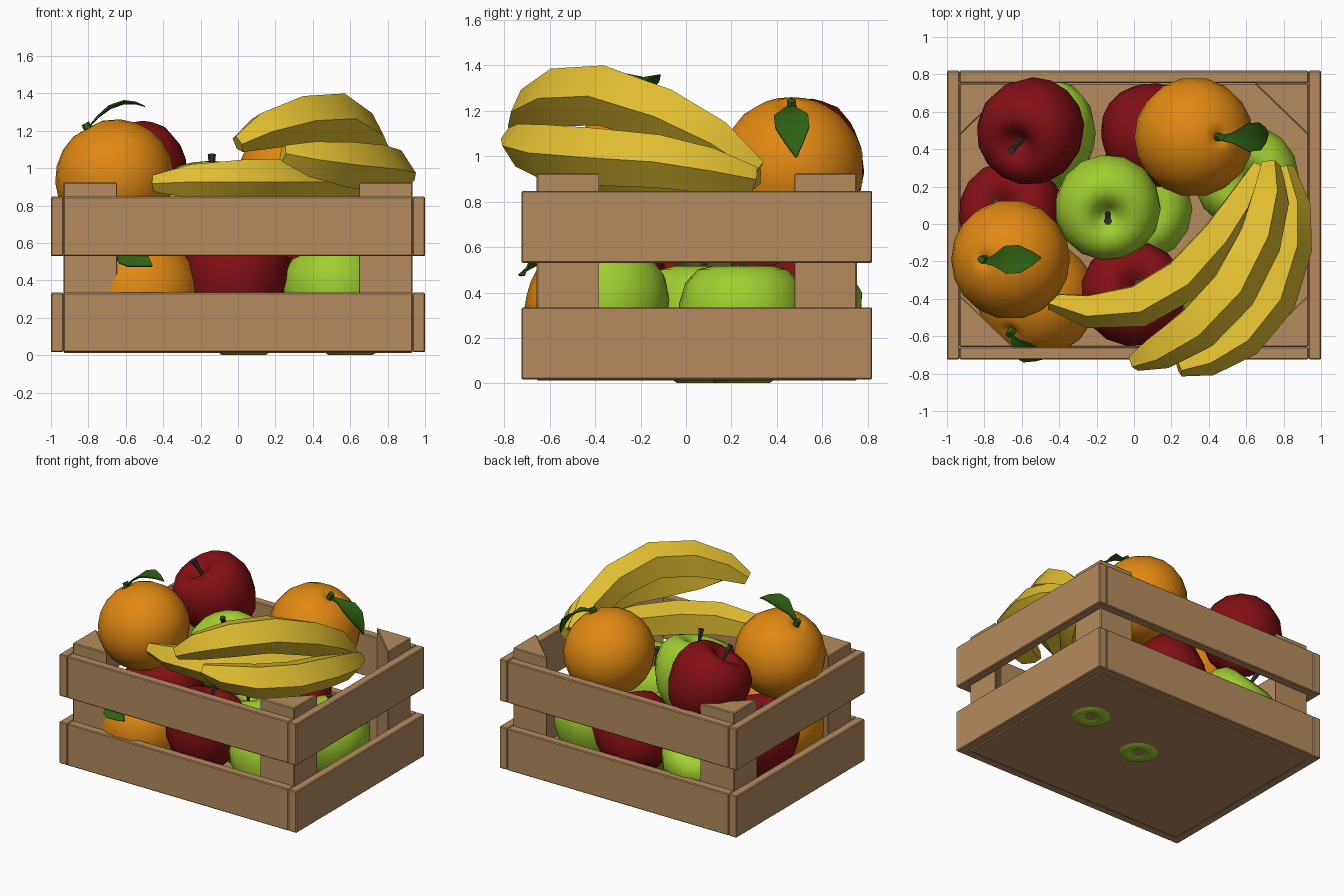
import bpy, bmesh, math
from mathutils import Vector

if "Cube" in bpy.data.objects:
    bpy.data.objects.remove(bpy.data.objects["Cube"])


def material(name, rgb):
    m = bpy.data.materials.new(name)
    m.diffuse_color = (*rgb, 1)
    m.use_nodes = True
    m.node_tree.nodes["Principled BSDF"].inputs["Base Color"].default_value = m.diffuse_color
    return m


WOOD = material("wood", (0.46, 0.26, 0.11))
RED = material("apple red", (0.23, 0.005, 0.007))
GREEN = material("apple green", (0.36, 0.62, 0.03))
ORANGE = material("orange peel", (0.76, 0.25, 0.006))
YELLOW = material("banana yellow", (0.74, 0.51, 0.03))
LEAF = material("leaf green", (0.028, 0.12, 0.007))
STEM = material("stem grey", (0.045, 0.04, 0.04))


def finish(bm, name, mat, smooth=None):
    bmesh.ops.recalc_face_normals(bm, faces=bm.faces)
    me = bpy.data.meshes.new(name)
    bm.to_mesh(me)
    bm.free()
    me.materials.append(mat)
    ob = bpy.data.objects.new(name, me)
    bpy.context.collection.objects.link(ob)
    if smooth:
        bpy.ops.object.select_all(action='DESELECT')
        ob.select_set(True)
        bpy.context.view_layer.objects.active = ob
        bpy.ops.object.shade_smooth_by_angle(angle=math.radians(smooth))
    return ob


def loft(bm, rings):
    """Skin a list of equal vertex rings and cap both ends."""
    rings = [[bm.verts.new(p) for p in r] for r in rings]
    n = len(rings[0])
    for a, b in zip(rings, rings[1:]):
        for i in range(n):
            j = (i + 1) % n
            bm.faces.new((a[i], a[j], b[j], b[i]))
    bm.faces.new(rings[0])
    bm.faces.new(rings[-1])


def prism(name, pts, z0, z1):
    bm = bmesh.new()
    loft(bm, [[(x, y, z) for x, y in pts] for z in (z0, z1)])
    ob = finish(bm, name, WOOD)
    bev = ob.modifiers.new("soft edge", 'BEVEL')
    bev.width, bev.segments = 0.006, 1


def board(name, x0, x1, y0, y1, z0, z1):
    prism(name, [(x0, y0), (x1, y0), (x1, y1), (x0, y1)], z0, z1)


def lathe(name, profile, mat, centre, axis, seg=16):
    """Spin (radius, height) points around an axis through centre."""
    rot = Vector((0, 0, 1)).rotation_difference(Vector(axis).normalized())
    c = Vector(centre)
    bm = bmesh.new()
    loft(bm, [[c + rot @ Vector((r * math.cos(t), r * math.sin(t), h))
               for t in (2 * math.pi * i / seg for i in range(seg))]
              for r, h in profile])
    return finish(bm, name, mat, 50)


# Crate: floor, two rows of slats, triangular corner posts
X0, X1, Y0, Y1, T = -1.0, 1.0, -0.725, 0.82, 0.067
board("floor", X0 + T, X1 - T, Y0 + T, Y1 - T, 0.012, 0.055)
for row, z in (("lower", 0.017), ("upper", 0.53)):
    h = z + 0.318
    board(row + "_front_slat", X0 + T, X1 - T, Y0, Y0 + T, z, h)
    board(row + "_back_slat", X0 + T, X1 - T, Y1 - T, Y1, z, h)
    board(row + "_left_slat", X0, X0 + T, Y0, Y1, z, h)
    board(row + "_right_slat", X1 - T, X1, Y0, Y1, z, h)
for sx, x in ((1, X0 + T), (-1, X1 - T)):
    for sy, y in ((1, Y0 + T), (-1, Y1 - T)):
        prism("corner_post", [(x, y), (x + sx * 0.29, y), (x, y + sy * 0.28)],
              0.055, 0.925)

# Apples with dimples and stems
APPLE = [(0.01, -0.235), (0.06, -0.26), (0.12, -0.264), (0.19, -0.215), (0.25, -0.115),
         (0.28, 0.0), (0.282, 0.085), (0.255, 0.175), (0.2, 0.235), (0.14, 0.25),
         (0.09, 0.235), (0.04, 0.19), (0.01, 0.165)]
APPLE_STEM = [(0.014, 0.16), (0.014, 0.25), (0.022, 0.325)]
apples = [
    (RED, (-0.54, 0.51, 0.95), (-0.36, -0.36, 0.87)),
    (RED, (0.1, 0.48, 0.4), (0.5, -0.35, 0.7)),
    (RED, (-0.64, 0.05, 0.39), (-0.3, 0.2, 0.9)),
    (RED, (-0.01, -0.38, 0.42), (0.1, 0.2, 1)),
    (GREEN, (-0.14, 0.1, 0.76), (0, -0.27, 1)),
    (GREEN, (0.03, 0.08, 0.266), (0, 0, 1)),
    (GREEN, (0.6, 0.25, 0.266), (0, 0, 1)),
    (GREEN, (0.53, -0.36, 0.32), (-0.2, 0.1, 1)),
    (GREEN, (-0.48, 0.47, 0.36), (-0.15, 0.6, 0.6)),
]
for mat, c, axis in apples:
    lathe("apple", APPLE, mat, c, axis, 15)
    lathe("apple_stem", APPLE_STEM, STEM, c, axis, 6)


# Oranges, each with a short stem and one folded leaf
def leaf(base, mid, tip, normal):
    base, mid, tip, n = map(Vector, (base, mid, tip, normal))
    side = (tip - base).cross(n).normalized()
    n.normalize()
    bm = bmesh.new()
    rings = []
    for t, w in ((0, 0.008), (0.2, 0.03), (0.42, 0.075), (0.65, 0.075), (0.85, 0.04), (1, 0.004)):
        p = base * (1 - t) ** 2 + mid * 2 * t * (1 - t) + tip * t * t
        up = n * (0.2 * w)
        rings.append([p - side * w + up, p, p + side * w + up,
                      p + side * w + up - n * 0.008, p - n * 0.008,
                      p - side * w + up - n * 0.008])
    loft(bm, rings)
    finish(bm, "orange_leaf", LEAF, 30)


PEEL = [(0.02, -0.305)] + [(0.32 * math.sin(a), -0.31 * math.cos(a))
        for a in (math.pi * i / 11 for i in range(1, 11))] + [(0.04, 0.3), (0.02, 0.285)]
oranges = [
    ((-0.66, -0.19, 0.95), (-0.46, 0, 0.85),
     (-0.81, -0.2, 1.21), (-0.66, -0.19, 1.4), (-0.5, -0.18, 1.335), (-0.35, 0, 0.9)),
    ((0.32, 0.465, 0.95), (0.42, 0, 0.85),
     (0.45, 0.46, 1.225), (0.67, 0.455, 1.2), (0.72, 0.485, 1.0), (0.65, 0, 0.75)),
    ((-0.52, -0.395, 0.33), (-0.45, -0.6, 0.65),
     (-0.66, -0.59, 0.55), (-0.6, -0.7, 0.55), (-0.46, -0.715, 0.48), (-0.1, -0.75, 0.6)),
]
for c, axis, *leaf_points in oranges:
    lathe("orange", PEEL, ORANGE, c, axis, 18)
    lathe("orange_stem", [(0.025, 0.27), (0.022, 0.33)], LEAF, c, axis, 6)
    leaf(*leaf_points)


# Bananas: five-sided sections along a curved path
def banana(path, radii, phase):
    path = [Vector(p) for p in path]
    rings = []
    for i, p in enumerate(path):
        d = (path[min(i + 1, len(path) - 1)] - path[max(i - 1, 0)]).normalized()
        side = d.cross(Vector((0, 0, 1))).normalized()
        up = side.cross(d)
        rings.append([p + radii[i] * (side * math.sin(t) + up * math.cos(t))
                      for t in (phase + 2 * math.pi * k / 5 for k in range(5))])
    bm = bmesh.new()
    loft(bm, rings)
    finish(bm, "banana", YELLOW, 25)


R = (0.05, 0.105, 0.135, 0.14, 0.13, 0.11, 0.06)
banana([(-0.45, -0.41, 0.92), (-0.25, -0.46, 0.93), (0.02, -0.43, 0.93), (0.26, -0.29, 0.93),
        (0.46, -0.07, 0.93), (0.6, 0.14, 0.92), (0.68, 0.31, 0.91)],
       [r * 0.92 for r in R], 0.35)
banana([(0.0, -0.74, 1.13), (0.13, -0.68, 1.2), (0.33, -0.55, 1.26), (0.52, -0.35, 1.27),
        (0.66, -0.09, 1.18), (0.72, 0.13, 1.06), (0.73, 0.31, 0.93)], R, 0.35)
banana([(0.24, -0.77, 1.08), (0.38, -0.72, 1.05), (0.57, -0.6, 1.02), (0.74, -0.39, 1.0),
        (0.83, -0.12, 0.98), (0.84, 0.1, 0.94), (0.8, 0.3, 0.9)],
       [r * 0.95 for r in R], 0.35)
